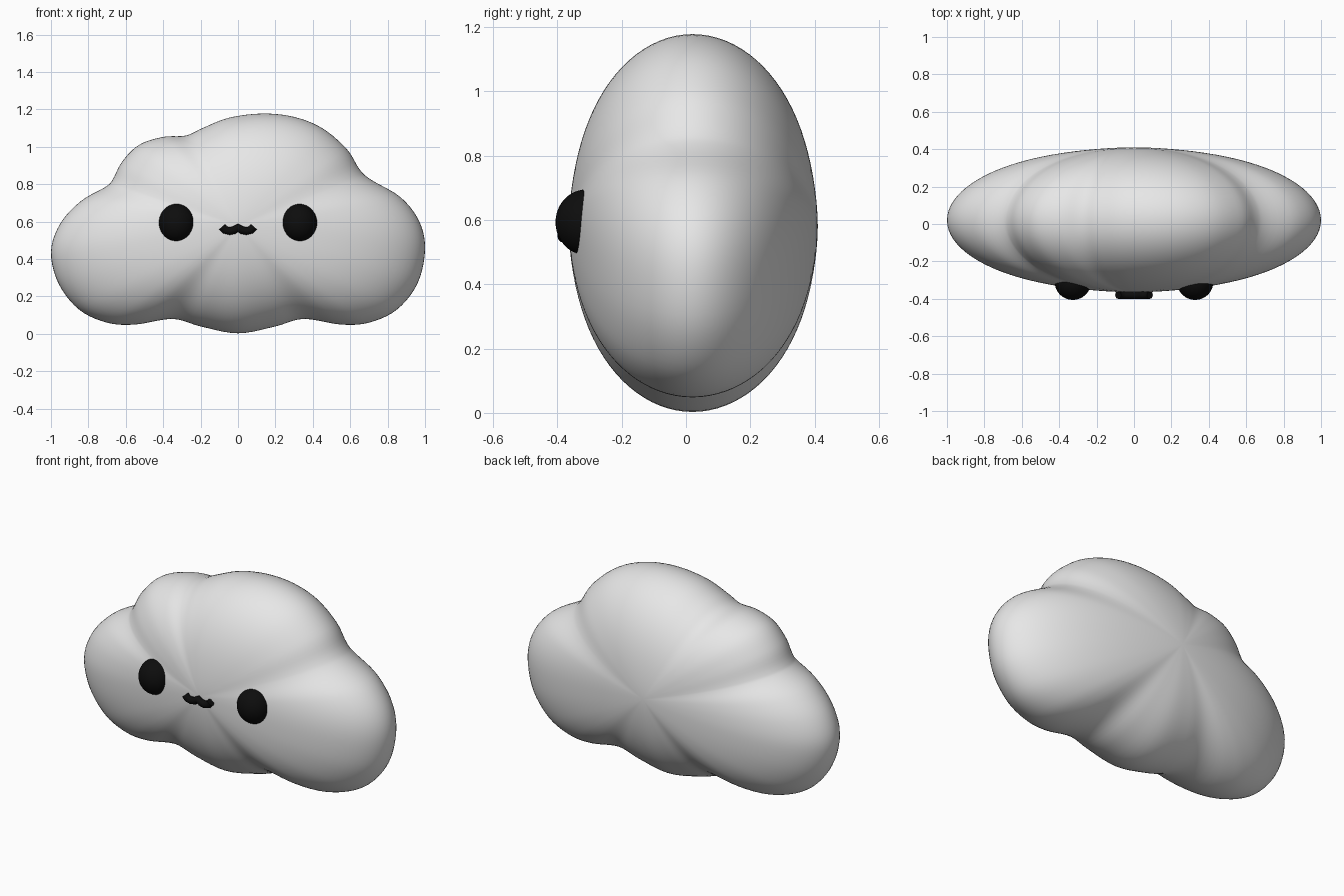
import bpy, bmesh, math
from mathutils import Vector

if "Cube" in bpy.data.objects:
    bpy.data.objects.remove(bpy.data.objects["Cube"])


def material(name, rgb):
    m = bpy.data.materials.new(name)
    m.diffuse_color = (*rgb, 1)
    m.use_nodes = True
    m.node_tree.nodes["Principled BSDF"].inputs["Base Color"].default_value = m.diffuse_color
    return m


white = material("soft white", (0.8, 0.8, 0.8))
black = material("black", (0.004, 0.004, 0.004))

# Cloud outline seen from the front (x, z)
outline = [(1.0, .45), (.97, .6), (.87, .73), (.71, .825), (.65, .88), (.58, .99),
           (.45, 1.1), (.3, 1.16), (.13, 1.178), (-.05, 1.155), (-.19, 1.1), (-.28, 1.06),
           (-.4, 1.053), (-.53, 1.01), (-.62, .92), (-.67, .825), (-.71, .785),
           (-.84, .71), (-.95, .59), (-1.0, .44), (-.96, .27), (-.85, .13), (-.7, .06),
           (-.55, .05), (-.35, .08), (-.2, .04), (0, .003), (.2, .04), (.35, .08),
           (.55, .05), (.7, .06), (.85, .13), (.96, .27)]


def smooth_loop(pts, sub):
    # Closed Catmull-Rom spline
    p = [Vector(q) for q in pts]
    n, out = len(p), []
    for i in range(n):
        a, b, c, d = (p[(i + k) % n] for k in (-1, 0, 1, 2))
        for s in range(sub):
            t = s / sub
            out.append(.5 * (2 * b + (c - a) * t + (2 * a - 5 * b + 4 * c - d) * t * t
                             + (3 * b - a - 3 * c + d) * t ** 3))
    return out


CENTRE = Vector((0, .58))
RIM_Y, FRONT, BACK, RINGS = .02, .385, .39, 24


def puff(rho):
    # Relative thickness from the middle (1) to the rim (0)
    return math.sqrt(max(0, 1 - rho ** 3)) * (1 - .19 * (math.sqrt(rho * rho + .02) - .141))


# Cloud body: outline inflated to the front and back
loop = smooth_loop(outline, 5)
bm = bmesh.new()


def ring(rho, depth):
    y = RIM_Y + depth * puff(rho)
    return [bm.verts.new((CENTRE.x + (q.x - CENTRE.x) * rho, y,
                          CENTRE.y + (q.y - CENTRE.y) * rho)) for q in loop]


rim = ring(1, 0)
for depth in (-FRONT, BACK):
    prev = rim
    for i in range(RINGS - 1, 0, -1):
        cur = ring(math.sin(math.pi / 2 * i / RINGS), depth)
        for j in range(len(loop)):
            k = (j + 1) % len(loop)
            bm.faces.new((prev[j], prev[k], cur[k], cur[j]))
        prev = cur
    tip = bm.verts.new((CENTRE.x, RIM_Y + depth, CENTRE.y))
    for j in range(len(loop)):
        bm.faces.new((prev[j], prev[(j + 1) % len(loop)], tip))
bmesh.ops.recalc_face_normals(bm, faces=bm.faces)
for f in bm.faces:
    f.smooth = True
mesh = bpy.data.meshes.new("cloud_body")
bm.to_mesh(mesh)
bm.free()
mesh.materials.append(white)
body = bpy.data.objects.new("cloud_body", mesh)
bpy.context.collection.objects.link(body)

# Eyes
for side, name in ((-1, "left_eye"), (1, "right_eye")):
    bpy.ops.mesh.primitive_uv_sphere_add(segments=32, ring_count=20, radius=1,
                                         location=(side * .327, -.31, .593))
    eye = bpy.context.object
    eye.name = name
    eye.scale = (.097, .096, .102)
    bpy.ops.object.shade_smooth()
    eye.data.materials.append(black)

# Mouth: two small joined smiles
curve = bpy.data.curves.new("mouth", "CURVE")
curve.dimensions = "3D"
curve.bevel_depth = .021
curve.bevel_resolution = 4
curve.use_fill_caps = True
path = [(-.085, .573), (-.07, .556), (-.045, .55), (-.02, .555), (0, .568),
        (.02, .555), (.045, .55), (.07, .556), (.085, .573)]
spline = curve.splines.new("POLY")
spline.points.add(len(path) - 1)
for pt, (x, z) in zip(spline.points, path):
    pt.co = (x, -.379, z, 1)
curve.materials.append(black)
mouth = bpy.data.objects.new("mouth", curve)
bpy.context.collection.objects.link(mouth)
